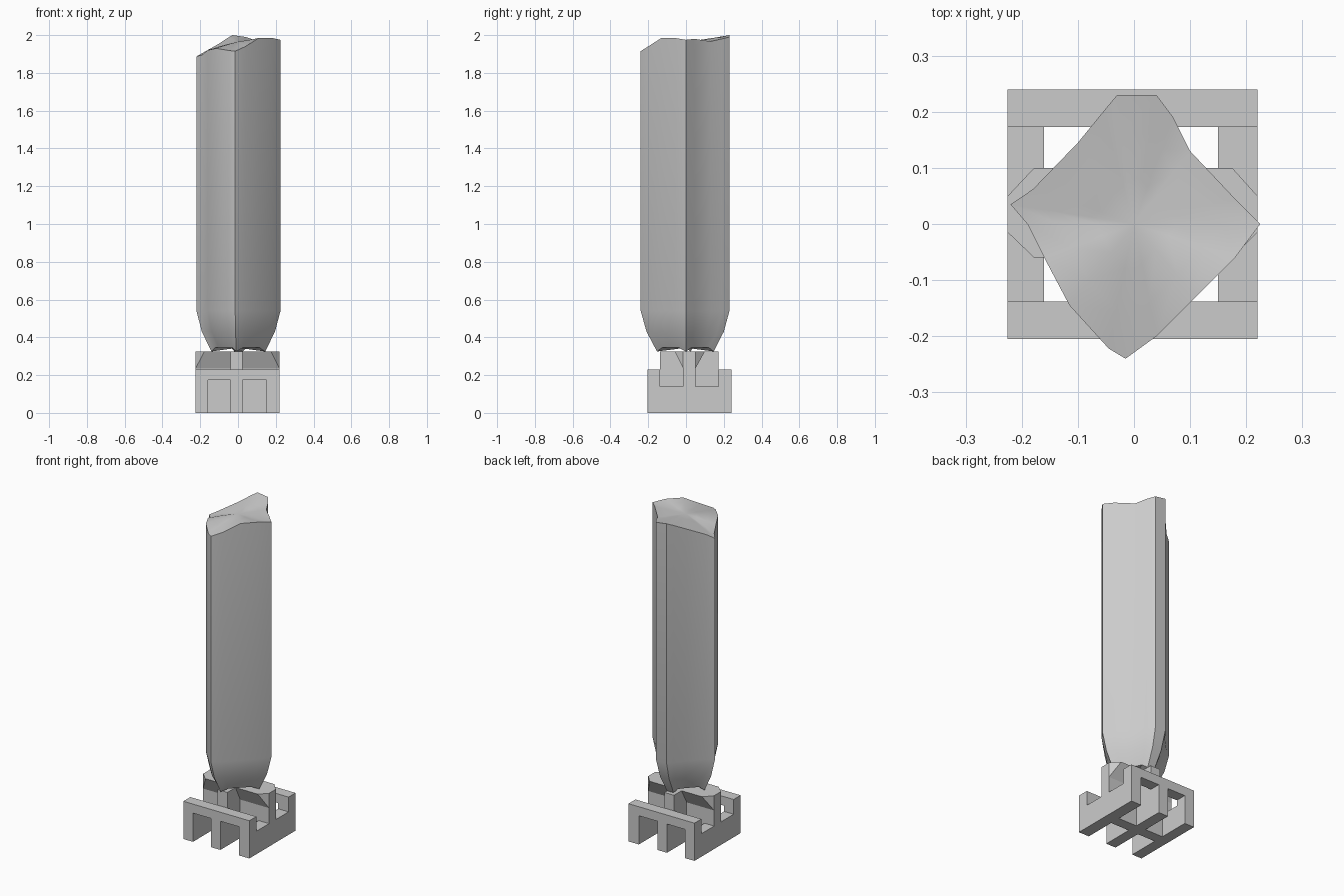
import bpy, bmesh

cube = bpy.data.objects.get("Cube")
if cube:
    bpy.data.objects.remove(cube, do_unlink=True)

grey = bpy.data.materials.new("plain_grey")
grey.use_nodes = True
colour = (0.6, 0.6, 0.6, 1)
grey.diffuse_color = colour
grey.node_tree.nodes["Principled BSDF"].inputs["Base Color"].default_value = colour


def finish(name, bm):
    bmesh.ops.recalc_face_normals(bm, faces=bm.faces)
    mesh = bpy.data.meshes.new(name)
    bm.to_mesh(mesh)
    bm.free()
    mesh.materials.append(grey)
    obj = bpy.data.objects.new(name, mesh)
    bpy.context.collection.objects.link(obj)
    return obj


def hull(name, points):
    bm = bmesh.new()
    for p in points:
        bm.verts.new(p)
    bmesh.ops.convex_hull(bm, input=bm.verts)
    bmesh.ops.dissolve_limit(bm, angle_limit=0.01, verts=bm.verts, edges=bm.edges)
    return finish(name, bm)


def box(name, xs, ys, zs):
    return hull(name, [(x, y, z) for x in xs for y in ys for z in zs])


# Stand layout: three rails along y, end walls, and a cross beam along x
left, right, middle = (0.15, 0.22), (-0.225, -0.16), (-0.04, 0.025)
front, back, cross = (-0.205, -0.138), (0.173, 0.24), (-0.015, 0.05)
width, inner = (-0.225, 0.22), (-0.138, 0.173)

for side, xs in (("left", left), ("right", right)):
    box(side + "_rail", xs, inner, (0, 0.14))
box("middle_rail", middle, inner, (0, 0.325))
for end, ys in (("front", front), ("back", back)):
    box(end + "_beam", width, ys, (0.175, 0.23))
    for side, xs in (("left", left), ("middle", middle), ("right", right)):
        box(end + "_" + side + "_leg", xs, ys, (0, 0.175))
box("cross_beam", width, cross, (0, 0.235))

# Flared cap of the cross beam with chamfered corners
cap = [(x, y, z) for x in width for y in cross for z in (0.235, 0.325)]
cap += [(x, y, 0.325) for x in (-0.178, 0.175) for y in (-0.06, 0.1)]
hull("flared_cap", cap)

# Log outline as (x, y, top height), starting at the front corner
outline = [
    (-0.015, -0.24, 1.915), (0.04, -0.2, 1.94), (0.11, -0.13, 1.985),
    (0.18, -0.06, 1.985), (0.225, 0, 1.975), (0.18, 0.045, 1.98),
    (0.1, 0.13, 1.967), (0.07, 0.19, 1.98), (0.04, 0.23, 1.99),
    (-0.03, 0.23, 2.0), (-0.055, 0.2, 1.985), (-0.1, 0.145, 1.955),
    (-0.18, 0.062, 1.91), (-0.22, 0.035, 1.887), (-0.19, 0, 1.895),
    (-0.16, -0.06, 1.92), (-0.115, -0.145, 1.93), (-0.045, -0.222, 1.918),
]
corners = (0, 4, 8, 9, 13)
bm = bmesh.new()


def ring(scale, height):
    return [bm.verts.new((x * scale, y * scale, height(i, top)))
            for i, (x, y, top) in enumerate(outline)]


# Tapered foot, straight trunk and wavy crown
crown = 1.965
rings = [
    ring(0.64, lambda i, t: 0.325 if i in corners else 0.345),
    ring(0.87, lambda i, t: 0.43),
    ring(1.0, lambda i, t: 0.54),
    ring(1.0, lambda i, t: t),
    ring(0.7, lambda i, t: 0.65 * t + 0.35 * crown),
    ring(0.35, lambda i, t: 0.3 * t + 0.7 * crown),
]
count = len(outline)
for low, high in zip(rings, rings[1:]):
    for i in range(count):
        j = (i + 1) % count
        bm.faces.new((low[i], low[j], high[j], high[i]))
for loop, z in ((rings[0], 0.345), (rings[-1], crown)):
    centre = bm.verts.new((0, 0, z))
    for i in range(count):
        bm.faces.new((loop[i], loop[(i + 1) % count], centre))
log = finish("log", bm)

bpy.ops.object.select_all(action="DESELECT")
log.select_set(True)
bpy.context.view_layer.objects.active = log
bpy.ops.object.shade_smooth_by_angle(angle=0.5)
